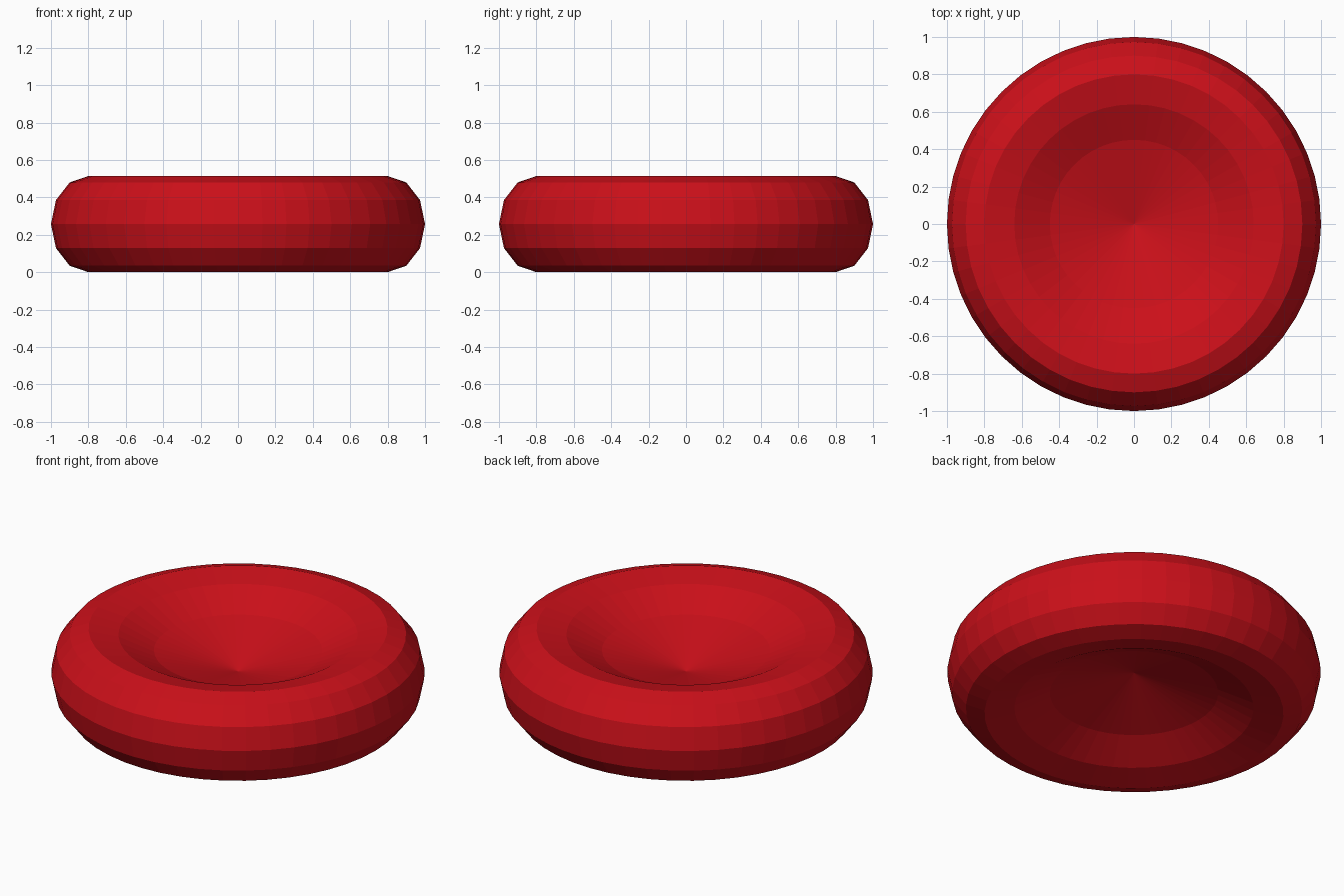
import bpy, bmesh, math

if "Cube" in bpy.data.objects:
    bpy.data.objects.remove(bpy.data.objects["Cube"])

SIDES = 48
MID, HALF = 0.257, 0.257   # mid height and half thickness

# Half profile: dimple centre -> rim -> rounded outer edge (radius, height above the middle)
dimple = [(0, 0.004), (0.45, 0.866 * 0.15), (0.64, HALF * 0.866)]
edge = [(0.8 + 0.2 * math.sin(math.radians(a)), HALF * math.cos(math.radians(a)))
        for a in (0, 30, 60)]
upper = dimple + edge
profile = upper + [(1.0, 0)] + [(r, -h) for r, h in reversed(upper)]

# Spin the profile into a closed biconcave disc
bm = bmesh.new()
verts = [bm.verts.new((r, 0, MID + h)) for r, h in profile]
edges = [bm.edges.new(pair) for pair in zip(verts, verts[1:])]
bmesh.ops.spin(bm, geom=verts + edges, cent=(0, 0, 0), axis=(0, 0, 1),
               angle=math.tau, steps=SIDES, use_duplicate=False)
bmesh.ops.remove_doubles(bm, verts=bm.verts, dist=0.001)
bmesh.ops.recalc_face_normals(bm, faces=bm.faces)
mesh = bpy.data.meshes.new("biconcave_disc")
bm.to_mesh(mesh)
bm.free()

disc = bpy.data.objects.new("biconcave_disc", mesh)
bpy.context.collection.objects.link(disc)

# Red surface
red = bpy.data.materials.new("red")
red.diffuse_color = (0.6, 0.005, 0.01, 1)
red.use_nodes = True
red.node_tree.nodes["Principled BSDF"].inputs["Base Color"].default_value = red.diffuse_color
mesh.materials.append(red)
